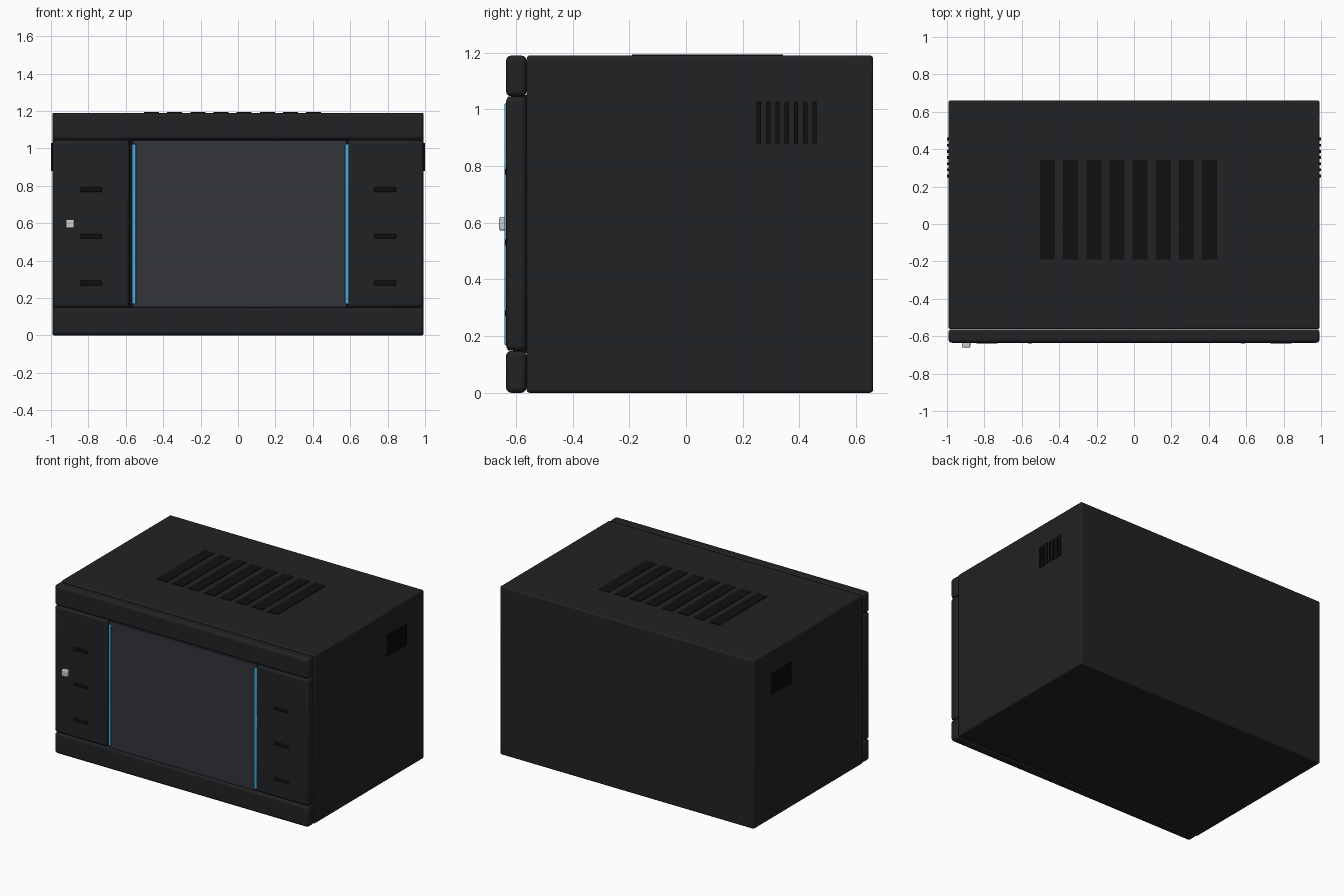
import bpy, bmesh

if "Cube" in bpy.data.objects:
    bpy.data.objects.remove(bpy.data.objects["Cube"])


def mat(name, col):
    m = bpy.data.materials.new(name)
    m.diffuse_color = (*col, 1)
    m.use_nodes = True
    m.node_tree.nodes["Principled BSDF"].inputs["Base Color"].default_value = m.diffuse_color
    return m


SHELL = mat("black_shell", (0.015, 0.016, 0.018))
VENT = mat("vent_black", (0.005, 0.005, 0.005))
GLASS = mat("dark_glass", (0.032, 0.036, 0.043))
BLUE = mat("blue_strip", (0.07, 0.40, 0.72))
METAL = mat("light_metal", (0.6, 0.6, 0.6))


def box(name, x, y, z, material, bevel=0.0, seg=3):
    """Box from (min, max) ranges, with optional rounded edges."""
    bm = bmesh.new()
    bmesh.ops.create_cube(bm, size=1)
    for v in bm.verts:
        v.co = [r[0] + (c + 0.5) * (r[1] - r[0]) for c, r in zip(v.co, (x, y, z))]
    me = bpy.data.meshes.new(name)
    bm.to_mesh(me)
    bm.free()
    me.materials.append(material)
    ob = bpy.data.objects.new(name, me)
    bpy.context.collection.objects.link(ob)
    if bevel:
        b = ob.modifiers.new("bevel", 'BEVEL')
        b.width, b.segments = bevel, seg
    bpy.ops.object.select_all(action='DESELECT')
    ob.select_set(True)
    bpy.context.view_layer.objects.active = ob
    bpy.ops.object.shade_smooth_by_angle()
    return ob


# Cabinet
W = 0.992
box("cabinet", (-W, W), (-0.562, 0.66), (0, 1.19), SHELL, 0.01)

# Front bars, top and bottom
F = (-0.635, -0.563)
box("bottom_bar", (-W, W), F, (0, 0.148), SHELL, 0.018)
box("top_bar", (-W, W), F, (1.046, 1.19), SHELL, 0.018)

# Door panels and window
box("left_door_panel", (-W, -0.58), F, (0.149, 1.045), SHELL, 0.018)
box("right_door_panel", (0.585, W), F, (0.149, 1.045), SHELL, 0.018)
box("window_backing", (-0.59, 0.595), (-0.61, -0.563), (0.14, 1.05), VENT)
box("window_glass", (-0.568, 0.583), (-0.63, -0.565), (0.149, 1.045), GLASS, 0.003, 1)

# Blue strips beside the window
for name, x in (("left_strip", -0.557), ("right_strip", 0.583)):
    box(name, (x - 0.011, x + 0.011), (-0.64, -0.6), (0.168, 1.022), BLUE, 0.004, 2)

# Slots on the door panels
for side in (-1, 1):
    for i in range(3):
        x, z = side * 0.786, 0.28 + i * 0.25
        box("door_slot", (x - 0.06, x + 0.06), (-0.638, -0.61),
            (z - 0.013, z + 0.013), VENT, 0.005, 2)

# Latch button
box("latch_button", (-0.92, -0.875), (-0.66, -0.63), (0.573, 0.62), METAL, 0.006)

# Roof vents
for i in range(8):
    x = -0.462 + i * 0.1237
    box("roof_vent", (x - 0.04, x + 0.04), (-0.19, 0.342), (1.17, 1.194), VENT)

# Side vents
for side in (-1, 1):
    for i in range(7):
        y = 0.257 + i * 0.0328
        box("side_vent", sorted((side * 0.97, side)), (y - 0.0075, y + 0.0075),
            (0.88, 1.028), VENT)
